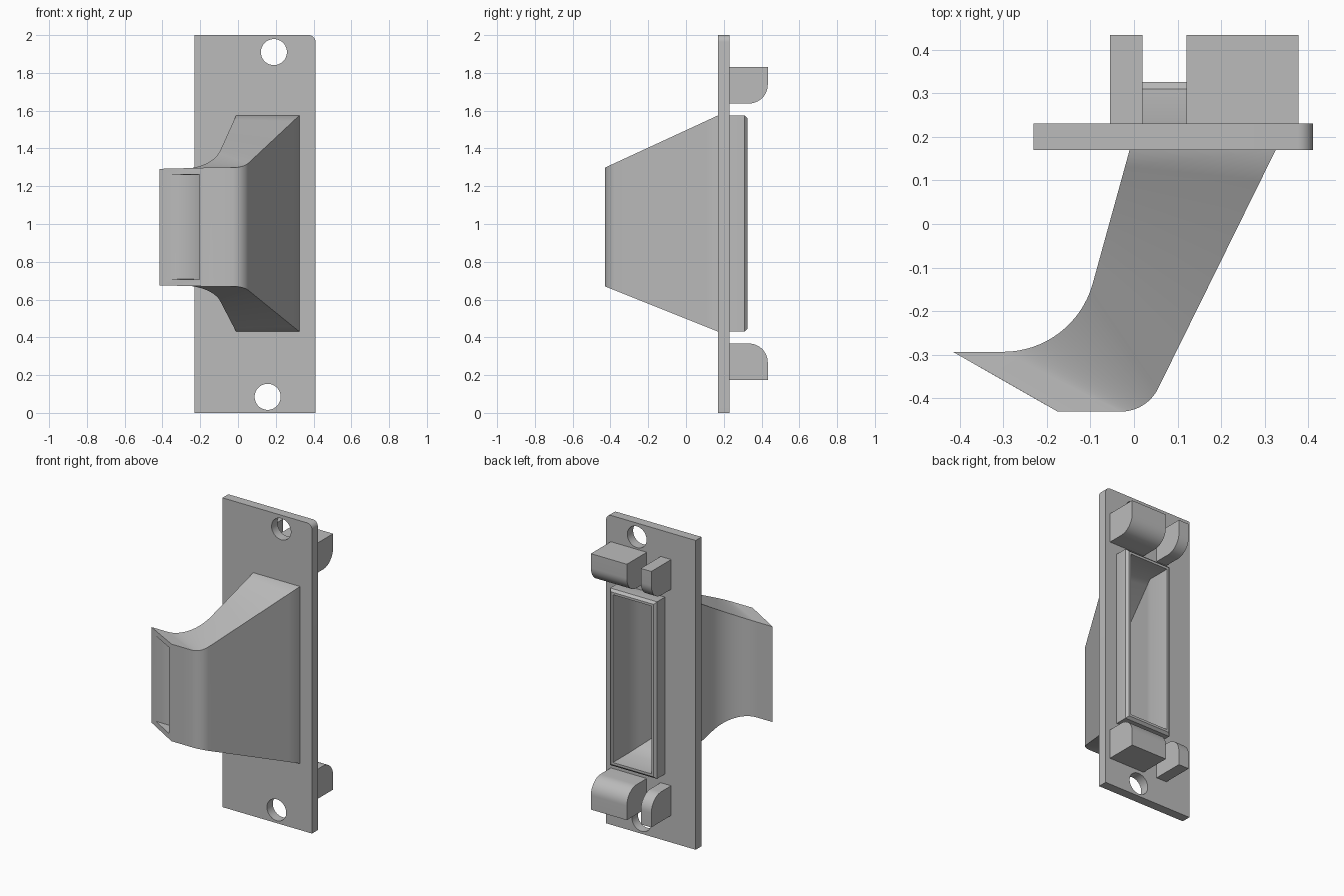
import bpy
import bmesh
from math import cos, sin, radians, pi
from mathutils import Vector

cube = bpy.data.objects.get("Cube")
if cube:
    bpy.data.objects.remove(cube, do_unlink=True)

grey = bpy.data.materials.new("plain_grey")
grey.use_nodes = True
grey.diffuse_color = (0.5, 0.5, 0.5, 1)
grey.node_tree.nodes["Principled BSDF"].inputs["Base Color"].default_value = (0.5, 0.5, 0.5, 1)


def finish(name, bm):
    """Turn a bmesh into a smooth-by-angle object."""
    bmesh.ops.remove_doubles(bm, verts=bm.verts, dist=0.0005)
    bmesh.ops.recalc_face_normals(bm, faces=bm.faces)
    mesh = bpy.data.meshes.new(name)
    bm.to_mesh(mesh)
    bm.free()
    mesh.materials.append(grey)
    obj = bpy.data.objects.new(name, mesh)
    bpy.context.collection.objects.link(obj)
    bpy.ops.object.select_all(action="DESELECT")
    obj.select_set(True)
    bpy.context.view_layer.objects.active = obj
    bpy.ops.object.shade_smooth_by_angle(angle=radians(30))
    return obj


def arc(cx, cy, r, start, end, n):
    """Points on an arc, angles in degrees."""
    angles = [radians(start + (end - start) * i / n) for i in range(n + 1)]
    return [(cx + r * cos(a), cy + r * sin(a)) for a in angles]


# Mounting plate: outline with two screw holes and a central aperture
def build_plate():
    outline = [(-0.23, 0), (0.41, 0)] + arc(0.375, 1.965, 0.035, 0, 90, 8) + [(-0.23, 2)]
    aperture = [(0, 0.44), (0.315, 0.44), (0.315, 1.565), (0, 1.565)]
    holes = [arc(x, z, 0.069, 0, 352.5, 47) for x, z in ((0.19, 1.91), (0.157, 0.085))]
    curve = bpy.data.curves.new("plate_outline", "CURVE")
    curve.dimensions = "2D"
    curve.fill_mode = "BOTH"
    curve.extrude = 0.03
    for loop in [outline, aperture] + holes:
        spline = curve.splines.new("POLY")
        spline.points.add(len(loop) - 1)
        for point, (x, z) in zip(spline.points, loop):
            point.co = (x, z, 0, 1)
        spline.use_cyclic_u = True
    helper = bpy.data.objects.new("plate_outline", curve)
    bpy.context.collection.objects.link(helper)
    depsgraph = bpy.context.evaluated_depsgraph_get()
    mesh = bpy.data.meshes.new_from_object(helper.evaluated_get(depsgraph))
    bm = bmesh.new()
    bm.from_mesh(mesh)
    for v in bm.verts:
        v.co = (v.co.x, 0.2 - v.co.z, v.co.y)
    bpy.data.objects.remove(helper, do_unlink=True)
    bpy.data.curves.remove(curve)
    bpy.data.meshes.remove(mesh)
    finish("mounting_plate", bm)


# One side of the curved spout: straight run, bend, lip, with linear heights
def side_path(base_x, bend, lip, top, bottom):
    start = Vector((base_x, 0.17))
    first = Vector(bend[0])
    run = [tuple(start.lerp(first, i / 8)) for i in range(8)]
    path = run + bend + [lip]
    depth = 0.17 - lip[1]
    result = []
    for x, y in path:
        t = (0.17 - y) / depth
        result.append([(x, y, top[0] + (top[1] - top[0]) * t),
                       (x, y, bottom[0] + (bottom[1] - bottom[0]) * t)])
    return result


def spout_rings(left, right):
    return [[l[0], r[0], r[1], l[1]] for l, r in zip(left, right)]


def rim_ring(y, x0, x1, z0, z1):
    return [(x0, y, z1), (x1, y, z1), (x1, y, z0), (x0, y, z0)]


# Hollow spout: outer skin, chamfered rear rim and inner skin in one closed loft
def build_spout():
    n = 16
    outer = spout_rings(
        side_path(-0.01, arc(-0.3, -0.08, 0.213, -15.3, -90, n), (-0.415, -0.293),
                  (1.575, 1.292), (0.43, 0.675)),
        side_path(0.325, arc(-0.03, -0.335, 0.095, -26.4, -90, n), (-0.175, -0.43),
                  (1.575, 1.298), (0.43, 0.67)))
    inner = spout_rings(
        side_path(0.02, arc(-0.3, -0.08, 0.243, -15.3, -90, n), (-0.362, -0.323),
                  (1.545, 1.26), (0.46, 0.708)),
        side_path(0.295, arc(-0.03, -0.335, 0.078, -26.4, -90, n), (-0.205, -0.413),
                  (1.545, 1.262), (0.46, 0.706)))
    rim = [rim_ring(0.31, -0.01, 0.325, 0.43, 1.575),
           rim_ring(0.325, 0.005, 0.31, 0.445, 1.56),
           rim_ring(0.325, 0.02, 0.295, 0.46, 1.545)]
    bm = bmesh.new()
    rings = [[bm.verts.new(p) for p in ring] for ring in outer[::-1] + rim + inner]
    for a, b in zip(rings, rings[1:] + rings[:1]):
        for i in range(4):
            j = (i + 1) % 4
            bm.faces.new((a[i], a[j], b[j], b[i]))
    finish("hollow_spout", bm)


# Rear clips: a block with one rounded edge, extruded across x
def build_clip(name, x0, x1, flip):
    profile = [(0.23, 1.83), (0.433, 1.83)] + arc(0.333, 1.738, 0.1, 0, -90, 12) + [(0.23, 1.638)]
    if flip:
        profile = [(y, 2.005 - z) for y, z in profile]
    bm = bmesh.new()
    face = bm.faces.new([bm.verts.new((x0, y, z)) for y, z in profile])
    moved = bmesh.ops.extrude_face_region(bm, geom=[face], use_keep_orig=True)["geom"]
    verts = [g for g in moved if isinstance(g, bmesh.types.BMVert)]
    bmesh.ops.translate(bm, verts=verts, vec=(x1 - x0, 0, 0))
    finish(name, bm)


build_plate()
build_spout()
for level, flip in (("upper", False), ("lower", True)):
    build_clip(level + "_wide_clip", 0.12, 0.377, flip)
    build_clip(level + "_narrow_clip", -0.055, 0.02, flip)
